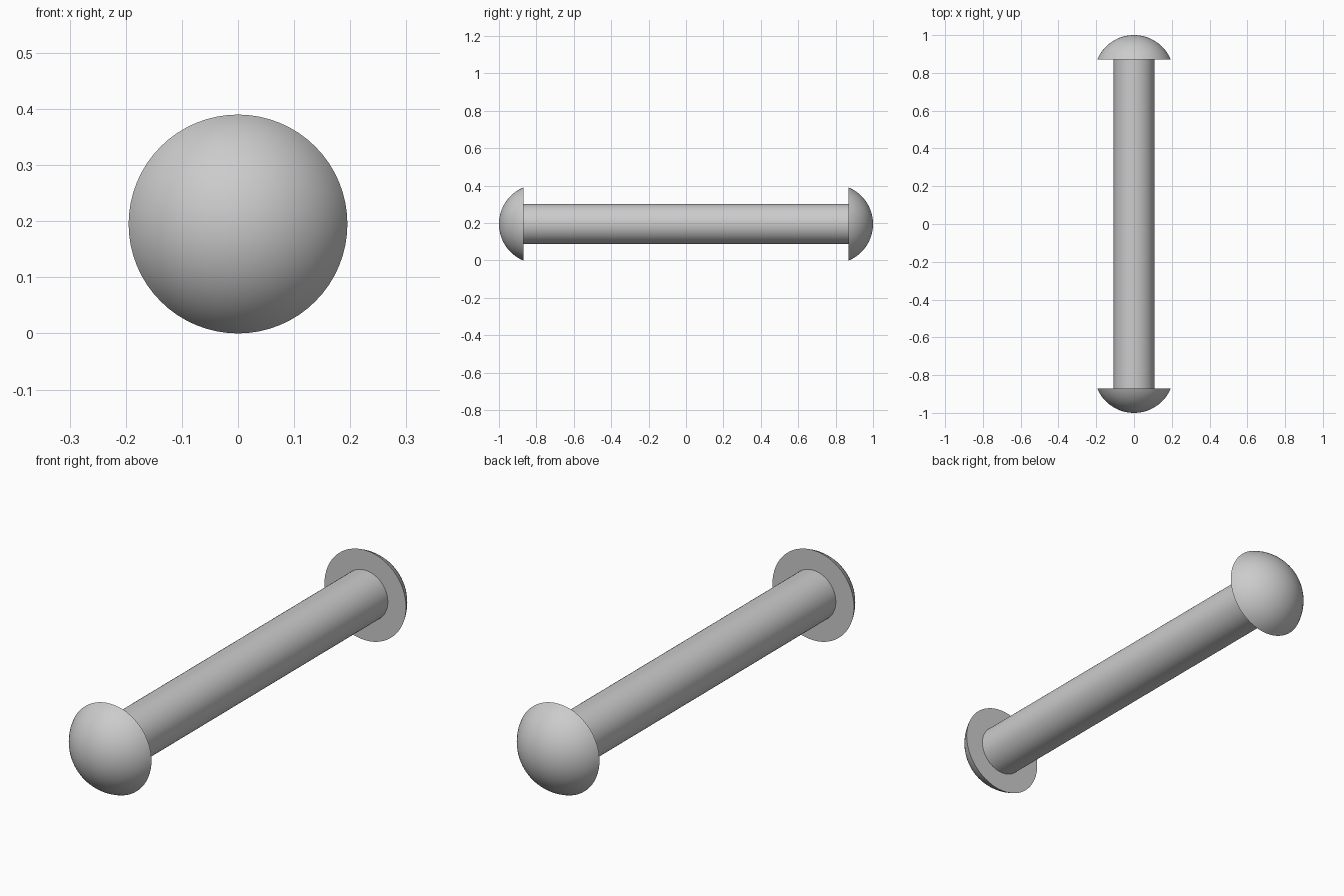
import bpy, bmesh, math
from mathutils import Matrix, Vector

HEAD_R = 0.195      # head radius, also the axis height
SHAFT_R = 0.108
INNER_Y = 0.87      # where the heads meet the shaft
SEGMENTS = 64

if "Cube" in bpy.data.objects:
    bpy.data.objects.remove(bpy.data.objects["Cube"], do_unlink=True)

steel = bpy.data.materials.new("grey steel")
steel.use_nodes = True
grey = (0.6, 0.6, 0.6, 1)
steel.diffuse_color = grey
steel.node_tree.nodes["Principled BSDF"].inputs["Base Color"].default_value = grey


def lathe(name, profile):
    """Revolve (radius, y) points around the long axis."""
    bm = bmesh.new()
    verts = [bm.verts.new((r, y, 0)) for r, y in profile]
    edges = [bm.edges.new(pair) for pair in zip(verts, verts[1:])]
    bmesh.ops.spin(bm, geom=verts + edges, cent=(0, 0, 0), axis=(0, 1, 0),
                   angle=math.tau, steps=SEGMENTS, use_merge=True)
    bmesh.ops.remove_doubles(bm, verts=bm.verts, dist=1e-5)
    bmesh.ops.recalc_face_normals(bm, faces=bm.faces)
    mesh = bpy.data.meshes.new(name)
    bm.to_mesh(mesh)
    bm.free()
    mesh.materials.append(steel)
    obj = bpy.data.objects.new(name, mesh)
    bpy.context.collection.objects.link(obj)
    obj.location.z = HEAD_R
    bpy.ops.object.select_all(action='DESELECT')
    obj.select_set(True)
    bpy.context.view_layer.objects.active = obj
    bpy.ops.object.shade_smooth_by_angle(angle=math.radians(35))
    return obj


# Shaft between the heads
lathe("shaft", [(0, -INNER_Y - 0.01), (SHAFT_R, -INNER_Y - 0.01),
                (SHAFT_R, INNER_Y + 0.01), (0, INNER_Y + 0.01)])

# Domed heads: spherical caps with flat undersides
rise = 1 - INNER_Y
dome_r = (HEAD_R ** 2 + rise ** 2) / (2 * rise)
rim_angle = math.asin(HEAD_R / dome_r)
arc = [rim_angle * (1 - i / 16) for i in range(17)]
for name, side in (("front_head", -1), ("back_head", 1)):
    dome = [(dome_r * math.sin(a), side * (1 - dome_r + dome_r * math.cos(a))) for a in arc]
    lathe(name, [(0, side * INNER_Y)] + dome)
